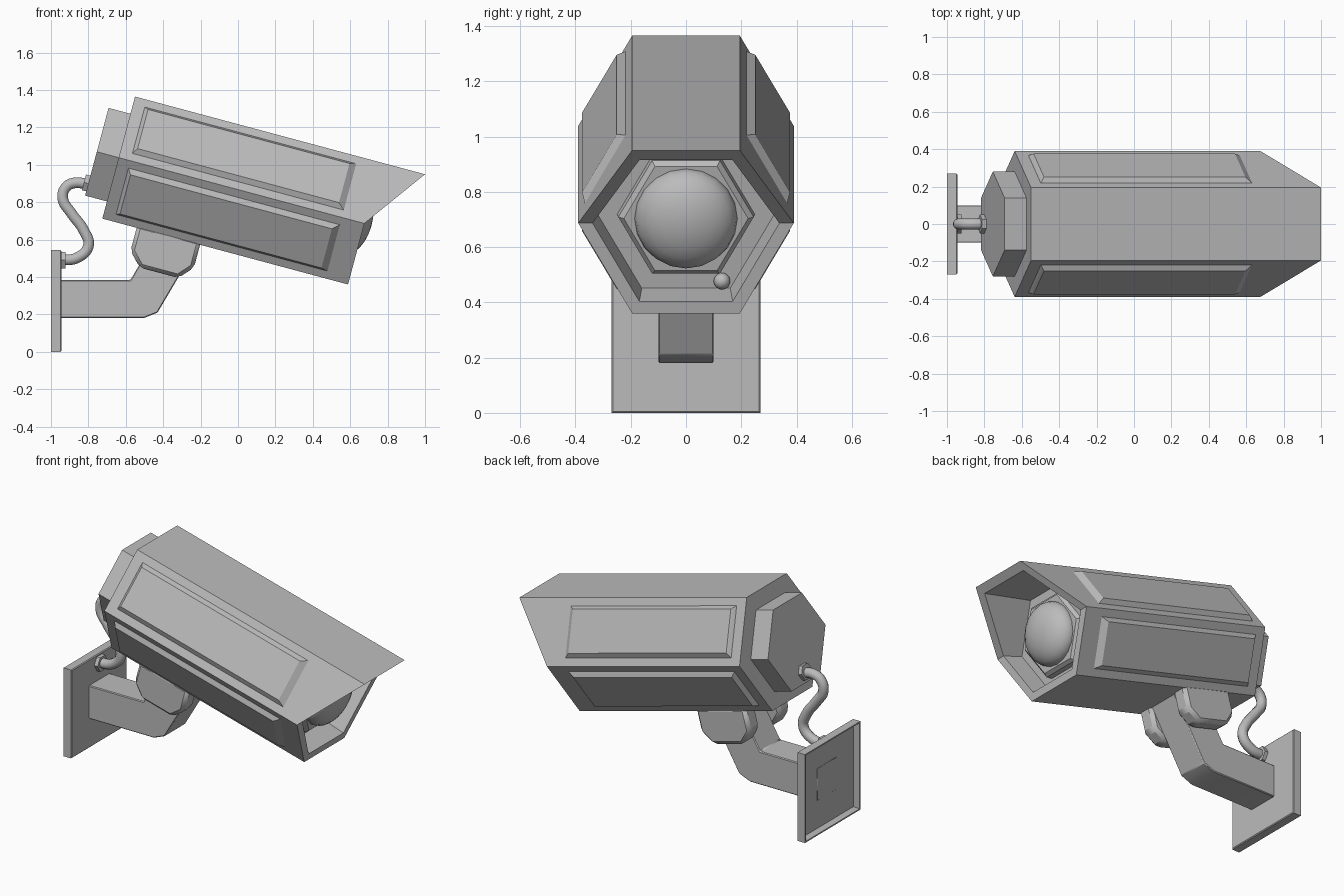
import bpy, bmesh, math
from mathutils import Matrix, Vector

cube = bpy.data.objects.get("Cube")
if cube:
    bpy.data.objects.remove(cube)

grey = bpy.data.materials.new("painted_grey")
grey.use_nodes = True
grey.diffuse_color = (0.5, 0.5, 0.5, 1)
grey.node_tree.nodes["Principled BSDF"].inputs["Base Color"].default_value = grey.diffuse_color

TILT = Matrix.Rotation(math.radians(15), 4, 'Y')   # housing leans down to the front
AXIS = 0.838                                       # housing axis height, tilted frame
R = 0.39                                           # housing hexagon radius
APOTHEM = R * math.cos(math.pi / 6)


def finish(name, bm, matrix=Matrix(), bevel=0):
    bmesh.ops.recalc_face_normals(bm, faces=bm.faces)
    mesh = bpy.data.meshes.new(name)
    bm.transform(matrix)
    bm.to_mesh(mesh)
    bm.free()
    mesh.materials.append(grey)
    obj = bpy.data.objects.new(name, mesh)
    bpy.context.collection.objects.link(obj)
    if bevel:
        mod = obj.modifiers.new("edge_bevel", 'BEVEL')
        mod.width = bevel
        mod.segments = 1
    bpy.ops.object.select_all(action='DESELECT')
    obj.select_set(True)
    bpy.context.view_layer.objects.active = obj
    bpy.ops.object.shade_smooth_by_angle(angle=math.radians(28))
    return obj


def loft(name, rings, matrix=TILT, bevel=0):
    """Join rings of equal point count into a capped solid."""
    bm = bmesh.new()
    loops = [[bm.verts.new(p) for p in ring] for ring in rings]
    n = len(loops[0])
    for a, b in zip(loops, loops[1:]):
        for i in range(n):
            j = (i + 1) % n
            bm.faces.new((a[i], a[j], b[j], b[i]))
    bm.faces.new(loops[0])
    bm.faces.new(loops[-1])
    return finish(name, bm, matrix, bevel)


def hexagon(u, radius, y=0, w=AXIS, visor=0):
    """Hexagon across the axis; visor pushes its upper half forward."""
    ring = []
    for i in range(6):
        a = i * math.pi / 3
        dw = radius * math.sin(a)
        ring.append((u + visor * max(0, dw) / APOTHEM, y + radius * math.cos(a), w + dw))
    return ring


def prism(name, outline, y0, y1, matrix=Matrix(), bevel=0):
    return loft(name, [[(x, y, z) for x, z in outline] for y in (y0, y1)], matrix, bevel)


def ball(name, centre, size, matrix=TILT):
    bm = bmesh.new()
    bmesh.ops.create_uvsphere(bm, u_segments=20, v_segments=12, radius=1)
    place = Matrix.Translation(centre) @ Matrix.Diagonal((*size, 1)) @ Matrix.Rotation(math.pi / 2, 4, 'Y')
    return finish(name, bm, matrix @ place)


# Housing with visor and recessed front
loft("housing", [hexagon(-0.885, R), hexagon(0.475, R, visor=0.245),
                 hexagon(0.475, 0.338, visor=0.245), hexagon(0.35, 0.32)])
loft("rear_cap", [hexagon(-1.006, 0.28), hexagon(-0.87, 0.28)])

# Raised panels on the four slanted sides
for label, degrees in (("upper_left", 30), ("upper_right", 150),
                       ("lower_right", 210), ("lower_left", 330)):
    a = math.radians(degrees)
    normal = Vector((0, math.cos(a), math.sin(a)))
    along = Vector((0, -math.sin(a), math.cos(a)))
    rings = []
    for height, half, u0, u1 in ((-0.01, 0.15, -0.825, 0.355), (0, 0.148, -0.82, 0.35),
                                 (0.024, 0.125, -0.80, 0.315)):
        base = Vector((0, 0, AXIS)) + normal * (APOTHEM + height)
        rings.append([base + along * s * half + Vector((u, 0, 0))
                      for u, s in ((u0, -1), (u1, -1), (u1, 1), (u0, 1))])
    loft("panel_" + label, rings)

# Lens and indicator
loft("lens_surround", [hexagon(0.34, 0.25), hexagon(0.39, 0.245), hexagon(0.41, 0.225)])
ball("lens_dome", (0.41, 0, AXIS), (0.105, 0.186, 0.186))
ball("indicator", (0.36, 0.13, 0.59), (0.03, 0.03, 0.03))

# Bracket cheeks either side of the arm
cheek = [(-0.695, 0.52), (-0.695, 0.373), (-0.624, 0.299),
         (-0.411, 0.299), (-0.344, 0.373), (-0.344, 0.52)]
for side, label in ((1, "left"), (-1, "right")):
    prism("bracket_cheek_" + label, cheek, side * 0.095, side * 0.2, TILT, 0.02)

# Bent arm
arm = [(-0.962, 0.385), (-0.575, 0.385), (-0.40, 0.68), (-0.20, 0.60),
       (-0.43, 0.21), (-0.505, 0.18), (-0.962, 0.18)]
prism("arm", arm, -0.1, 0.1, bevel=0.005)

# Wall plate, hollow at the back
def rectangle(x, inset):
    y, z0, z1 = 0.27 - inset, inset, 0.545 - inset
    return [(x, -y, z0), (x, y, z0), (x, y, z1), (x, -y, z1)]

loft("wall_plate", [rectangle(-0.96, 0.012), rectangle(-1, 0.008), rectangle(-1, 0),
                    rectangle(-0.95, 0), rectangle(-0.945, 0.005)], Matrix())

# Cable and its collars
path = [(-0.95, 0.49), (-0.86, 0.503), (-0.80, 0.565), (-0.825, 0.65), (-0.89, 0.74),
        (-0.937, 0.82), (-0.92, 0.88), (-0.875, 0.903), (-0.79, 0.893)]
curve = bpy.data.curves.new("cable", 'CURVE')
curve.dimensions = '3D'
curve.bevel_depth = 0.03
curve.bevel_resolution = 3
curve.resolution_u = 6
curve.use_fill_caps = True
spline = curve.splines.new('BEZIER')
spline.bezier_points.add(len(path) - 1)
for point, (x, z) in zip(spline.bezier_points, path):
    point.co = (x, 0, z)
    point.handle_left_type = point.handle_right_type = 'AUTO'
curve.materials.append(grey)
cable = bpy.data.objects.new("cable", curve)
bpy.context.collection.objects.link(cable)
bpy.ops.object.select_all(action='DESELECT')
cable.select_set(True)
bpy.context.view_layer.objects.active = cable
bpy.ops.object.convert(target='MESH')
bpy.ops.object.shade_smooth_by_angle(angle=math.radians(50))

loft("plate_collar", [hexagon(-0.95, 0.05, w=0.49), hexagon(-0.922, 0.05, w=0.49)], Matrix())
loft("cap_collar", [hexagon(-1.03, 0.05, w=0.662), hexagon(-1.0, 0.05, w=0.662)])
